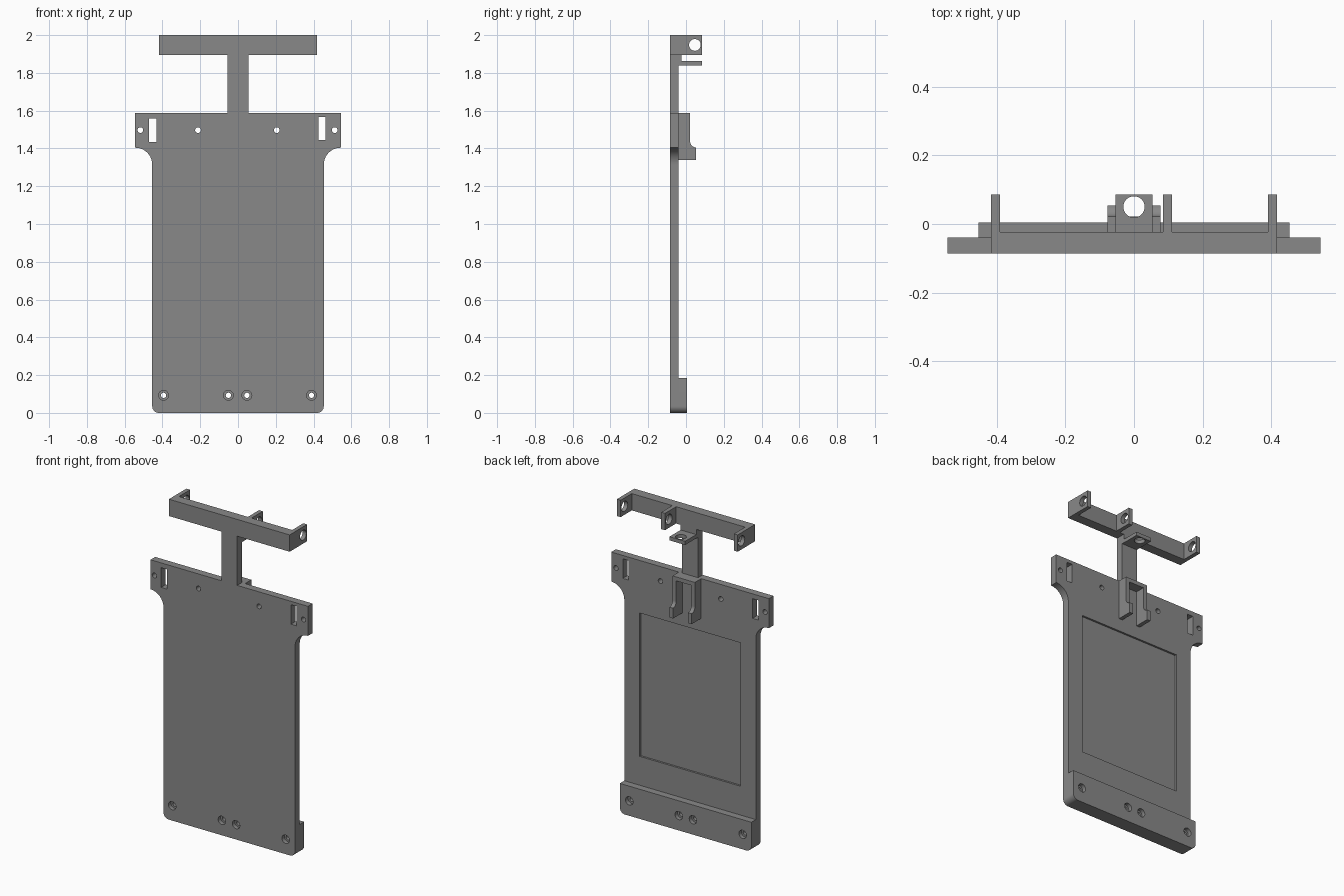
import bpy, bmesh, math
from mathutils import Vector

if "Cube" in bpy.data.objects:
    bpy.data.objects.remove(bpy.data.objects["Cube"])

grey = bpy.data.materials.new("grey plastic")
grey.diffuse_color = (0.25, 0.25, 0.25, 1)
grey.use_nodes = True
grey.node_tree.nodes["Principled BSDF"].inputs["Base Color"].default_value = grey.diffuse_color

FRONT, BACK = -0.086, -0.040      # plate faces
BAR_BACK, TAB_BACK = -0.024, 0.086


def prism(name, pts, axis, lo, hi):
    """Extrude a 2D outline along an axis: 'x' uses (y,z), 'y' uses (x,z), 'z' uses (x,y)."""
    place = {'x': lambda a, b, t: (t, a, b),
             'y': lambda a, b, t: (a, t, b),
             'z': lambda a, b, t: (a, b, t)}[axis]
    bm = bmesh.new()
    face = bm.faces.new([bm.verts.new(place(a, b, lo)) for a, b in pts])
    ext = bmesh.ops.extrude_face_region(bm, geom=[face])
    moved = [v for v in ext["geom"] if isinstance(v, bmesh.types.BMVert)]
    bmesh.ops.translate(bm, verts=moved, vec=Vector(place(0, 0, hi - lo)))
    bmesh.ops.recalc_face_normals(bm, faces=bm.faces)
    me = bpy.data.meshes.new(name)
    bm.to_mesh(me)
    bm.free()
    me.materials.append(grey)
    ob = bpy.data.objects.new(name, me)
    bpy.context.collection.objects.link(ob)
    return ob


def arc(cx, cy, r, a0, a1, n=10):
    return [(cx + r * math.cos(math.radians(a0 + (a1 - a0) * i / n)),
             cy + r * math.sin(math.radians(a0 + (a1 - a0) * i / n))) for i in range(n + 1)]


def circle(cx, cy, r):
    return arc(cx, cy, r, 0, 360, 32)[:-1]


def rect(a0, a1, b0, b1):
    return [(a0, b0), (a1, b0), (a1, b1), (a0, b1)]


def box(name, x0, x1, y0, y1, z0, z1):
    return prism(name, rect(x0, x1, z0, z1), 'y', y0, y1)


def cut(ob, pts, axis, lo, hi):
    cutter = prism("cutter", pts, axis, lo, hi)
    cutter.hide_render = True
    mod = ob.modifiers.new("cut", 'BOOLEAN')
    mod.operation, mod.solver, mod.object = 'DIFFERENCE', 'EXACT', cutter
    bpy.context.view_layer.objects.active = ob
    bpy.ops.object.modifier_apply(modifier=mod.name)
    bpy.data.objects.remove(cutter)


# Main plate with ears, concave fillets and rounded bottom corners
W, EAR, TOP, EARZ, R = 0.454, 0.544, 1.588, 1.404, 0.09
right = (arc(W - 0.035, 0.035, 0.035, -90, 0) + arc(EAR, EARZ - R, R, 180, 90)
         + [(EAR, TOP)])
plate = prism("plate", right + [(-x, z) for x, z in reversed(right)], 'y', FRONT, BACK)

# Thick strip across the bottom back
low = arc(W - 0.035, 0.035, 0.035, -90, 0) + [(W, 0.185)]
strip = prism("bottom_strip", low + [(-x, z) for x, z in reversed(low)], 'y', BACK, 0.004)

# Shallow panel recess, ear slots and pin holes
cut(plate, rect(-0.348, 0.348, 0.365, 1.26), 'y', BACK - 0.012, 0.1)
cut(plate, rect(-0.471, -0.431, 1.435, 1.558), 'y', -0.2, 0.1)
cut(plate, rect(0.426, 0.464, 1.445, 1.567), 'y', -0.2, 0.1)
for x in (-0.517, -0.212, 0.205, 0.512):
    cut(plate, circle(x, 1.497, 0.015), 'y', -0.2, 0.1)

# Stepped screw holes through the plate and strip
for x in (-0.394, -0.051, 0.047, 0.389):
    for ob in (plate, strip):
        cut(ob, circle(x, 0.093, 0.014), 'y', -0.2, 0.2)
    cut(plate, circle(x, 0.093, 0.026), 'y', -0.2, FRONT + 0.025)
    cut(strip, circle(x, 0.093, 0.026), 'y', -0.021, 0.2)

# Stem, thicker under the crossbar
box("stem", -0.055, 0.055, FRONT, BACK, TOP, 1.895)
box("stem_pad", -0.055, 0.055, BACK, BAR_BACK, 1.84, 1.895)

# Shelf with a round hole
shelf = box("shelf", -0.054, 0.054, BAR_BACK, TAB_BACK, 1.84, 1.863)
cut(shelf, circle(0, 0.05, 0.031), 'z', 1.7, 2.0)

# Crossbar with three drilled tabs
box("crossbar", -0.417, 0.417, FRONT, BAR_BACK, 1.895, 2.0)
for i, x in enumerate((-0.417, 0.085, 0.391)):
    tab = box(f"tab_{i + 1}", x, x + 0.026, BAR_BACK, TAB_BACK, 1.895, 2.0)
    cut(tab, circle(0.047, 1.948, 0.031), 'x', x - 0.1, x + 0.1)

# Forked bracket: two legs with a curved toe and a top bridge
leg = ([(BACK, 1.34), (0.054, 1.34), (0.054, 1.405)]
       + arc(0.054, 1.437, 0.032, 270, 180) + [(0.022, TOP), (BACK, TOP)])
for name, x in (("left_leg", -0.077), ("right_leg", 0.052)):
    prism("bracket_" + name, leg, 'x', x, x + 0.025)
box("bracket_bridge", -0.052, 0.052, BACK, 0.022, 1.563, TOP)

# Smooth the round walls, keep the edges sharp
bpy.ops.object.select_all(action='DESELECT')
for ob in bpy.context.scene.objects:
    ob.select_set(True)
bpy.context.view_layer.objects.active = plate
bpy.ops.object.shade_smooth_by_angle(angle=math.radians(30))
